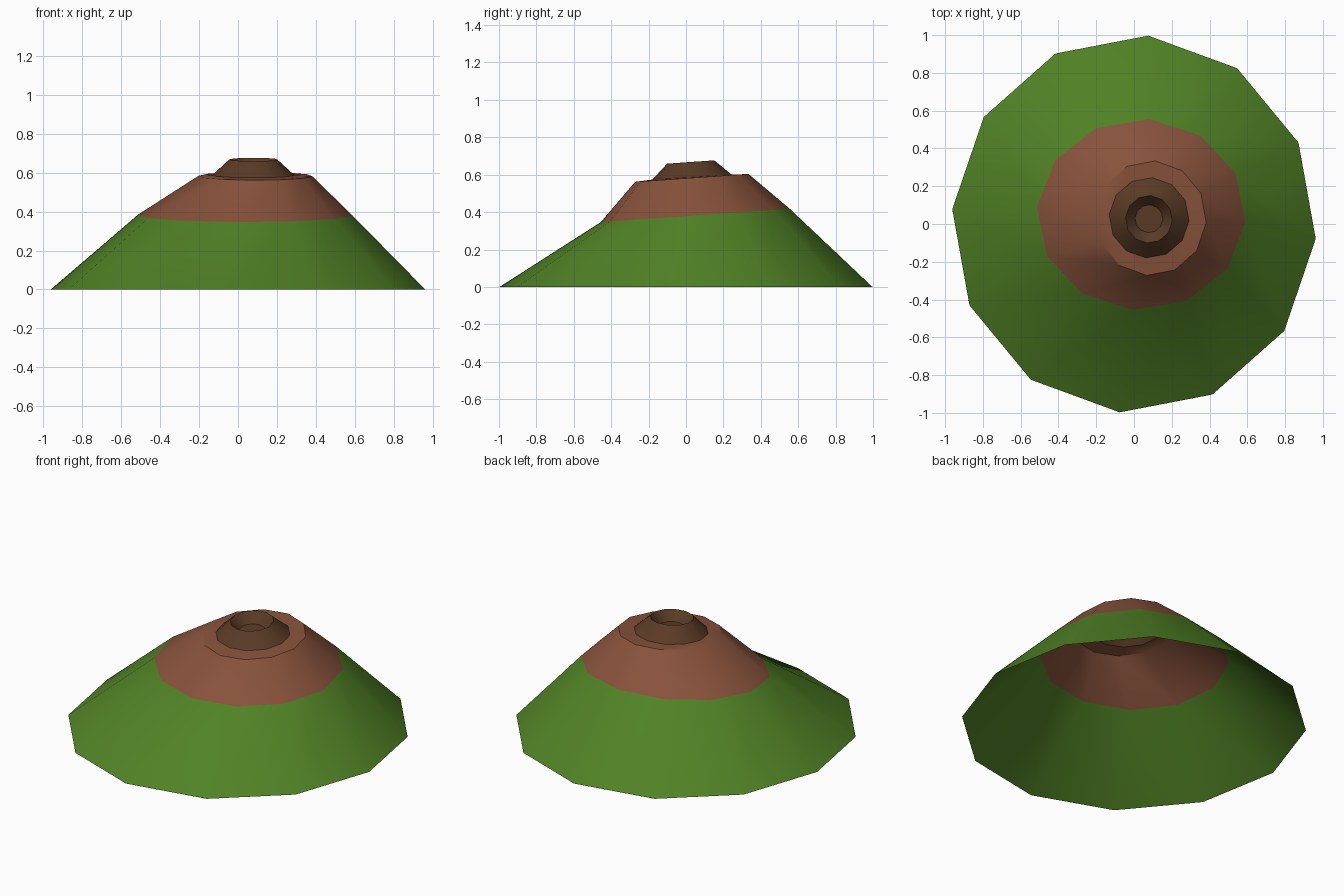
import bpy
import bmesh
from math import cos, sin, radians

SIDES = 12
PHASE = radians(-4.5)

cube = bpy.data.objects.get("Cube")
if cube:
    bpy.data.objects.remove(cube, do_unlink=True)


def make_material(name, rgb):
    mat = bpy.data.materials.new(name)
    mat.use_nodes = True
    mat.diffuse_color = (*rgb, 1)
    mat.node_tree.nodes["Principled BSDF"].inputs["Base Color"].default_value = (*rgb, 1)
    return mat


grass = make_material("grass green", (0.082, 0.225, 0.019))
earth = make_material("earth brown", (0.245, 0.085, 0.044))
rock = make_material("dark rock brown", (0.102, 0.043, 0.019))


def add_ring(bm, cx, cy, z, rx, ry, tilt):
    """Closed ring of points, rising towards the back by the tilt."""
    ring = []
    for i in range(SIDES):
        a = PHASE + i * radians(360) / SIDES
        dy = ry * sin(a)
        ring.append(bm.verts.new((cx + rx * cos(a), cy + dy, z + tilt * dy)))
    return ring


def loft(name, rings, materials, bands, cap=False):
    """Skin the rings in order; bands gives the material of each strip."""
    bm = bmesh.new()
    loops = [add_ring(bm, *r) for r in rings]
    for lower, upper, band in zip(loops, loops[1:], bands):
        for i in range(SIDES):
            j = (i + 1) % SIDES
            face = bm.faces.new((lower[i], lower[j], upper[j], upper[i]))
            face.material_index = band
    if cap:
        bm.faces.new(loops[-1])
    mesh = bpy.data.meshes.new(name)
    bm.to_mesh(mesh)
    bm.free()
    for mat in materials:
        mesh.materials.append(mat)
    obj = bpy.data.objects.new(name, mesh)
    bpy.context.collection.objects.link(obj)
    bpy.ops.object.select_all(action="DESELECT")
    obj.select_set(True)
    bpy.context.view_layer.objects.active = obj
    bpy.ops.object.shade_smooth_by_angle(angle=radians(32))
    return obj


# Rings: centre x, centre y, height, radius x, radius y, tilt
foot = (0, 0, 0, 0.965, 1.0, 0)
tree_line = (0.038, 0.05, 0.382, 0.553, 0.507, 0.07)
shoulder = (0.09, 0.031, 0.583, 0.293, 0.304, 0.07)
crater_foot = (0.08, 0.033, 0.587, 0.212, 0.213, 0.06)
crater_rim = (0.079, 0.025, 0.668, 0.124, 0.126, 0.07)
crater_floor = (0.079, 0.028, 0.61, 0.074, 0.074, 0.05)

# Hollow mountain: grassy lower slope, bare upper slope and summit ledge
loft("mountain_slopes", [foot, tree_line, shoulder, crater_foot],
     [grass, earth], [0, 1, 1])

# Dark crater cone with a sunken floor
loft("crater", [crater_foot, crater_rim, crater_floor], [rock], [0, 0], cap=True)
